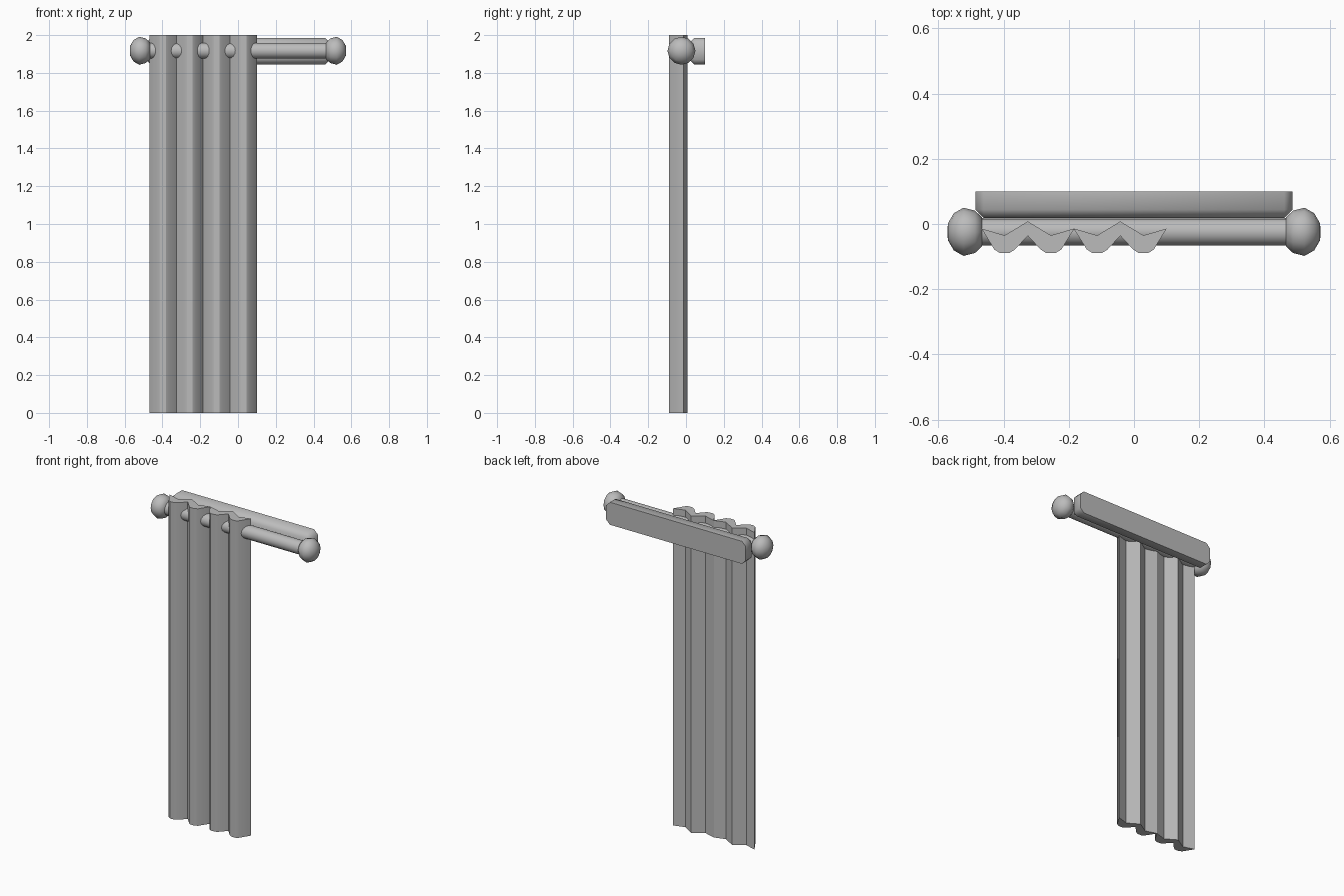
import bpy, bmesh
from math import radians
from mathutils import Matrix, Vector

cube = bpy.data.objects.get("Cube")
if cube:
    bpy.data.objects.remove(cube, do_unlink=True)

grey = bpy.data.materials.new("plain_grey")
grey.use_nodes = True
COLOUR = (0.5, 0.5, 0.5, 1)
grey.diffuse_color = COLOUR
grey.node_tree.nodes["Principled BSDF"].inputs["Base Color"].default_value = COLOUR

ROD_Y, ROD_Z = -0.024, 1.917


def finish(name, bm, angle):
    """Turn a bmesh into a named grey object, smooth below the given angle."""
    bmesh.ops.recalc_face_normals(bm, faces=bm.faces)
    mesh = bpy.data.meshes.new(name)
    bm.to_mesh(mesh)
    bm.free()
    mesh.materials.append(grey)
    obj = bpy.data.objects.new(name, mesh)
    bpy.context.collection.objects.link(obj)
    bpy.ops.object.select_all(action="DESELECT")
    obj.select_set(True)
    bpy.context.view_layer.objects.active = obj
    bpy.ops.object.shade_smooth_by_angle(angle=radians(angle))
    return obj


def lathe_x(name, profile, sides, angle):
    """Spin (x, radius) points around the rod's axis."""
    bm = bmesh.new()
    axis = Vector((0, ROD_Y, ROD_Z))
    verts = [bm.verts.new(axis + Vector((x, 0, r))) for x, r in profile]
    edges = [bm.edges.new(pair) for pair in zip(verts, verts[1:])]
    bmesh.ops.spin(bm, geom=verts + edges, cent=axis, axis=(1, 0, 0),
                   angle=radians(360), steps=sides, use_merge=True)
    bmesh.ops.remove_doubles(bm, verts=bm.verts, dist=0.0005)
    return finish(name, bm, angle)


# Rod with a knob at each end
lathe_x("curtain_rod", [(-0.48, 0), (-0.48, 0.042), (0.48, 0.042), (0.48, 0)], 16, 40)
knob = [(0.467, 0), (0.467, 0.045), (0.488, 0.065), (0.523, 0.074),
        (0.553, 0.057), (0.571, 0.026), (0.573, 0)]
for side, sign in (("left", 1), ("right", -1)):
    lathe_x(side + "_knob", [(sign * x, r) for x, r in knob], 12, 60)

# Backing rail: a box with every edge chamfered except those of the back face
bm = bmesh.new()
bmesh.ops.create_cube(bm, size=1, matrix=Matrix.Translation((0, 0.059, 1.915))
                      @ Matrix.Diagonal((0.974, 0.082, 0.142, 1)))
back_y = max(v.co.y for v in bm.verts)
chamfered = [e for e in bm.edges if any(v.co.y < back_y - 0.01 for v in e.verts)]
bmesh.ops.bevel(bm, geom=chamfered, offset=0.026, segments=1, affect="EDGES")
finish("backing_rail", bm, 50)

# Curtain: pleated cross-section raised to full height
LEFT, PITCH, FOLDS = -0.468, 0.142, 4
front, back = [], []
for i in range(FOLDS + 1):
    x = LEFT + i * PITCH
    pinched = i % 2 == 0
    back.append((x, -0.014 if pinched else 0.008))
    if 0 < i < FOLDS:
        front.append((x, -0.016 if pinched else -0.036))
    if i < FOLDS:
        mid = x + PITCH / 2
        back.append((mid, -0.035))
        front += [(mid + dx, y) for dx, y in
                  ((-0.032, -0.078), (-0.015, -0.089), (0.015, -0.089), (0.032, -0.078))]
bm = bmesh.new()
outline = [bm.verts.new((x, y, 0)) for x, y in front + back[::-1]]
base = bm.faces.new(outline)
raised = bmesh.ops.extrude_face_region(bm, geom=[base], use_keep_orig=True)
top = [g for g in raised["geom"] if isinstance(g, bmesh.types.BMVert)]
bmesh.ops.translate(bm, verts=top, vec=(0, 0, 2))
finish("curtain", bm, 30)
